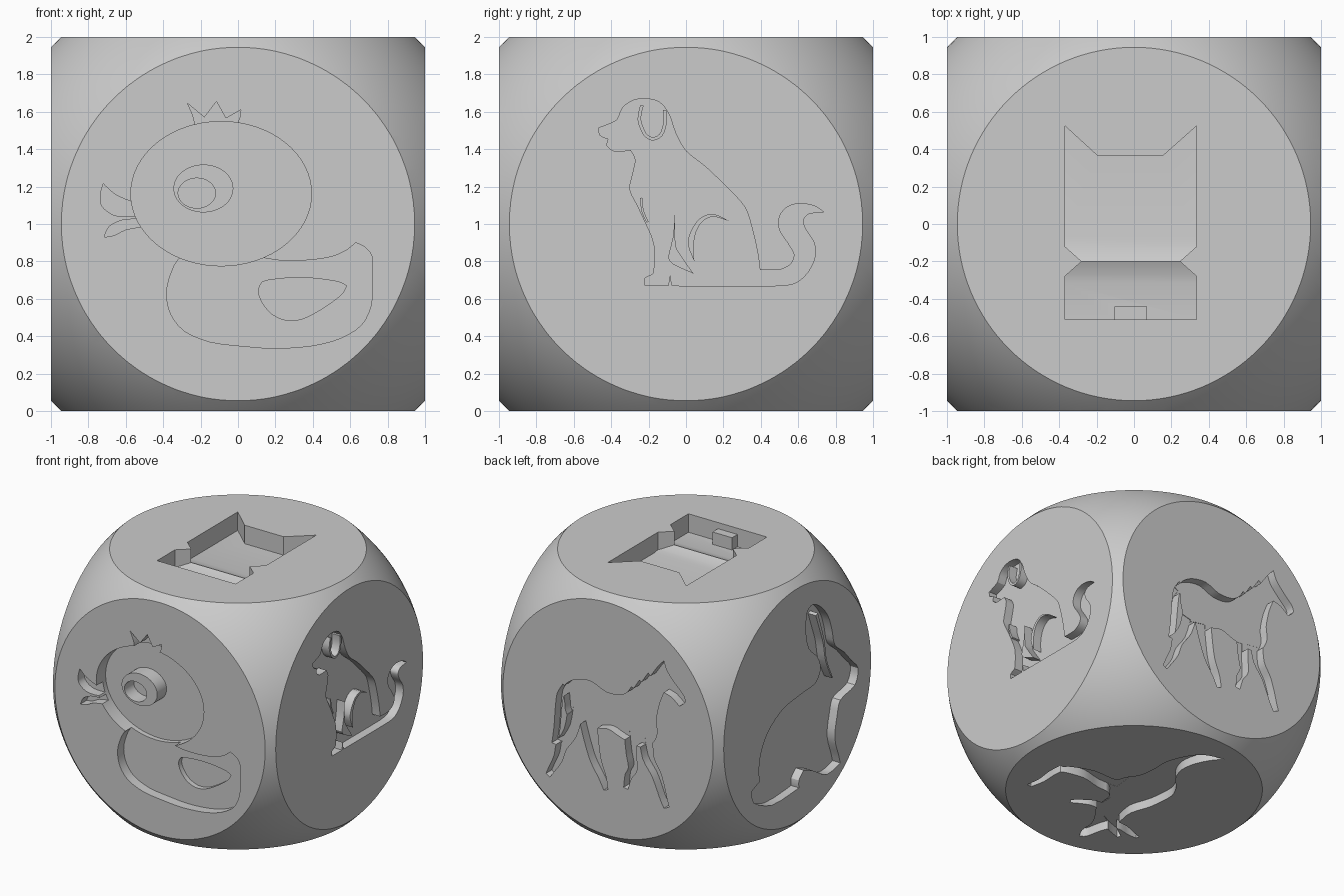
import bpy
import bmesh
import math
from mathutils import Matrix, Vector

if "Cube" in bpy.data.objects:
    bpy.data.objects.remove(bpy.data.objects["Cube"], do_unlink=True)

grey = bpy.data.materials.new("plain_grey")
grey.use_nodes = True
grey.diffuse_color = (.6, .6, .6, 1)
grey.node_tree.nodes["Principled BSDF"].inputs["Base Color"].default_value = (.6, .6, .6, 1)


def frame(origin, u, v):
    """Matrix whose axes are right, up and outward on one face of the block."""
    u, v = Vector(u), Vector(v)
    m = Matrix((u, v, u.cross(v))).transposed().to_4x4()
    m.translation = origin
    return m


def add_object(name, bm):
    mesh = bpy.data.meshes.new(name)
    bm.to_mesh(mesh)
    bm.free()
    obj = bpy.data.objects.new(name, mesh)
    bpy.context.collection.objects.link(obj)
    return obj


def smooth(points, steps=3, corner=math.radians(62)):
    """Round a closed outline, but keep its tight corners sharp."""
    pts = [Vector(p) for p in points]
    n = len(pts)
    tangents = []
    for i, p in enumerate(pts):
        before, after = p - pts[i - 1], pts[(i + 1) % n] - p
        sharp = before.angle(after) > corner
        reach = min(before.length, after.length)
        tangents.append(Vector((0, 0)) if sharp else (before.normalized() + after.normalized()) * reach / 2)
    result = []
    for i, p in enumerate(pts):
        q, a, b = pts[(i + 1) % n], tangents[i], tangents[(i + 1) % n]
        for k in range(steps):
            t = k / steps
            s = 1 - t
            result.append(p * s * s * (1 + 2 * t) + q * t * t * (3 - 2 * t) + a * t * s * s - b * t * t * s)
    return result


def ellipse(cx, cy, rx, ry, count=64):
    angles = [math.tau * i / count for i in range(count)]
    return [(cx + rx * math.cos(a), cy + ry * math.sin(a)) for a in angles]


def ribbon(path, start, end):
    """Outline of a tapering band that follows a path."""
    pts = [Vector(p) for p in path]
    last = len(pts) - 1
    left, right = [], []
    for i, p in enumerate(pts):
        along = (pts[min(i + 1, last)] - pts[max(i - 1, 0)]).normalized()
        side = Vector((-along.y, along.x)) * (start + (end - start) * i / last) / 2
        left.append(p + side)
        right.append(p - side)
    return smooth(left + right[::-1])


def prism(place, outline, low, high):
    bm = bmesh.new()
    base = bm.faces.new([bm.verts.new((p[0], p[1], low)) for p in outline])
    made = bmesh.ops.extrude_face_region(bm, geom=[base])["geom"]
    tops = [g for g in made if isinstance(g, bmesh.types.BMVert)]
    bmesh.ops.translate(bm, vec=(0, 0, high - low), verts=tops)
    bmesh.ops.recalc_face_normals(bm, faces=bm.faces)
    bm.transform(place)
    return add_object("cutter", bm)


def subtract(target, cutters):
    """Cut each helper out of the target, then drop the helper."""
    for cutter in cutters:
        cutter.hide_render = True
        mod = target.modifiers.new("cut", "BOOLEAN")
        mod.operation, mod.solver, mod.object = "DIFFERENCE", "EXACT", cutter
        graph = bpy.context.evaluated_depsgraph_get()
        mesh = bpy.data.meshes.new_from_object(target.evaluated_get(graph))
        target.modifiers.clear()
        target.data = mesh
        bpy.data.objects.remove(cutter, do_unlink=True)


# Block: a ball with six flat sides
bm = bmesh.new()
bmesh.ops.create_uvsphere(bm, u_segments=128, v_segments=72, radius=1.376)
for axis in range(3):
    for sign in (-1, 1):
        normal = Vector((0, 0, 0))
        normal[axis] = sign
        cut = bmesh.ops.bisect_plane(bm, geom=bm.verts[:] + bm.edges[:] + bm.faces[:], dist=1e-5,
                                     plane_co=normal, plane_no=normal, clear_outer=True)
        rim = [g for g in cut["geom_cut"] if isinstance(g, bmesh.types.BMEdge)]
        bmesh.ops.holes_fill(bm, edges=rim)
bmesh.ops.translate(bm, vec=(0, 0, 1), verts=bm.verts)
bmesh.ops.recalc_face_normals(bm, faces=bm.faces)
block = add_object("animal_block", bm)

X, Y, Z = Vector((1, 0, 0)), Vector((0, 1, 0)), Vector((0, 0, 1))
DEEP, MEDIUM, SHALLOW = .12, .08, .07


def engrave(place, outline, depth=SHALLOW, islands=()):
    pocket = prism(place, outline, -depth, .1)
    subtract(pocket, [prism(place, shape, -.4, .4) for shape in islands])
    subtract(block, [pocket])


def engrave_limbs(place, limbs):
    for i, limb in enumerate(limbs):
        engrave(place, ribbon(*limb), SHALLOW + .001 * (i + 1))


# Duck on the front
front = frame(-Y, X, Z)
duck_body = [(-.32, .81), (-.37, .7), (-.382, .62), (-.36, .52), (-.29, .43), (-.15, .37), (.05, .345),
             (.2, .335), (.4, .35), (.55, .39), (.66, .46), (.71, .56), (.72, .7), (.715, .83), (.68, .875),
             (.63, .9), (.58, .86), (.5, .825), (.35, .805), (.13, .82), (-.1, .95)]
duck_tuft = [(-.235, 1.56), (-.27, 1.645), (-.18, 1.57), (-.115, 1.655), (-.065, 1.565), (.015, 1.61),
             (0, 1.545), (-.1, 1.48), (-.23, 1.48)]
upper_bill = [(-.72, 1.215), (-.66, 1.16), (-.57, 1.12), (-.48, 1.1), (-.48, 1.05), (-.59, 1.04),
              (-.67, 1.05), (-.73, 1.1), (-.735, 1.16)]
lower_bill = [(-.48, 1.03), (-.62, 1.02), (-.69, .985), (-.715, .93), (-.66, .94), (-.6, .97), (-.48, .99)]
for part in (duck_body, duck_tuft, upper_bill, lower_bill):
    engrave(front, smooth(part), MEDIUM)
engrave(front, ellipse(-.09, 1.162, .483, .386), DEEP, [ellipse(-.185, 1.19, .16, .128)])
engrave(front, ellipse(-.22, 1.165, .1, .08), DEEP)
engrave(front, smooth([(.11, .64), (.13, .69), (.25, .71), (.4, .71), (.54, .69), (.58, .67), (.56, .63),
                       (.47, .56), (.35, .495), (.26, .485), (.18, .52), (.13, .58)]), DEEP)

# Sitting dog on the left side
dog_back = [(-.465, 1.515), (-.37, 1.555), (-.34, 1.62), (-.285, 1.66), (-.215, 1.67), (-.14, 1.65),
            (-.09, 1.585), (-.055, 1.485), (0, 1.39), (.1, 1.31), (.21, 1.205), (.315, 1.09), (.355, .97),
            (.385, .835), (.395, .755)]
dog_tail = [(.5, .755), (.56, .785), (.58, .835), (.545, .9), (.5, .97), (.5, 1.04), (.54, 1.09), (.61, 1.11),
            (.69, 1.095), (.735, 1.065), (.655, 1.055), (.625, 1.02), (.64, .97), (.685, .9), (.69, .825),
            (.65, .74), (.585, .685), (.5, .67)]
dog_front = [(-.075, .67), (-.085, .73), (-.095, .67), (-.22, .67), (-.22, .71), (-.175, .735), (-.17, .89),
             (-.22, 1.015), (-.26, 1.1), (-.3, 1.185), (-.285, 1.265), (-.27, 1.345), (-.295, 1.395),
             (-.385, 1.39), (-.425, 1.42), (-.415, 1.455), (-.46, 1.475)]
dog_ear = [(-.235, 1.635), (-.25, 1.56), (-.22, 1.48), (-.18, 1.455), (-.135, 1.475), (-.112, 1.54), (-.115, 1.61)]
dog_thigh = [(.23, 1.015), (.145, 1.055), (.075, 1.03), (.025, .96), (.01, .89), (.045, .8), (.04, .88),
             (.055, .96), (.09, 1.015), (.145, 1.04)]
dog_leg_gap = [(-.06, 1.05), (-.055, .88), (-.02, .82), (.04, .735), (-.07, .785), (-.095, .82), (-.07, .93)]
engrave(frame(X, Y, Z), smooth(dog_back + dog_tail + dog_front), SHALLOW,
        [ribbon(dog_ear, .018, .018), smooth(dog_thigh), smooth(dog_leg_gap),
         ribbon([(-.24, 1.14), (-.232, 1.07), (-.205, 1.01)], .012, .012)])

# Trotting horse on the back
back = frame(Y + Z, -X, Z)
horse_body = [(-.4, .15), (-.35, .21), (-.27, .25), (-.15, .265), (-.02, .215), (.1, .22), (.17, .26),
              (.21, .32), (.23, .31), (.28, .39), (.3, .38), (.36, .47), (.38, .45), (.45, .55), (.5, .605),
              (.53, .53), (.6, .45), (.68, .37), (.69, .32), (.64, .275), (.57, .33), (.5, .35), (.46, .25),
              (.43, .1), (.44, 0), (.39, -.1), (.29, -.15), (.12, -.12), (0, -.08), (-.1, -.1), (-.25, -.1),
              (-.37, -.06), (-.39, .05)]
engrave(back, smooth(horse_body))
engrave_limbs(back, [
    ([(.34, -.06), (.36, -.22), (.43, -.33), (.47, -.43), (.5, -.52), (.525, -.58)], .12, .05),
    ([(.2, -.08), (.21, -.24), (.22, -.35), (.18, -.42), (.16, -.52)], .11, .04),
    ([(-.18, -.06), (-.15, -.22), (-.11, -.37), (-.05, -.49), (-.02, -.58)], .16, .04),
    ([(-.3, -.04), (-.34, -.2), (-.42, -.33), (-.45, -.44), (-.5, -.53), (-.54, -.6)], .13, .04),
    ([(-.38, .16), (-.43, .08), (-.45, -.08), (-.46, -.2), (-.48, -.33)], .06, .05)])

# Sitting rabbit on the right side
rabbit = [(.13, .71), (.2, .74), (.315, .67), (.4, .56), (.444, .44), (.48, .305), (.6, .2), (.69, .1),
          (.78, 0), (.74, -.12), (.55, -.17), (.51, -.28), (.48, -.45), (.53, -.61), (.55, -.68), (.38, -.71),
          (.2, -.61), (.08, -.56), (.02, -.62), (.02, -.68), (-.33, -.69), (-.56, -.58), (-.59, -.48),
          (-.485, -.44), (-.485, -.27), (-.395, -.097), (-.2, .03), (.057, .07), (.24, .09), (.3, .18),
          (.26, .29), (.15, .4), (.11, .56)]
engrave(frame(Z - X, -Y, Z), smooth(rabbit), SHALLOW,
        [ribbon([(.25, .64), (.3, .5), (.34, .38), (.37, .22), (.45, .05)], .03, .01)])

# Leaping kangaroo underneath
under = frame(Vector((0, 0, 0)), -Y, -X)
kangaroo = [(-.77, .22), (-.7, .16), (-.586, .1), (-.45, .08), (-.32, .13), (-.22, .22), (-.11, .27), (.1, .255),
            (.28, .2), (.42, .22), (.51, .24), (.62, .2), (.75, .17), (.78, .13), (.7, .09), (.58, .08),
            (.48, .03), (.36, -.05), (.18, -.08), (.12, -.17), (.02, -.19), (-.1, -.16), (-.19, -.1),
            (-.34, -.08), (-.46, -.08), (-.58, -.04), (-.68, .02), (-.735, .09)]
engrave(under, smooth(kangaroo))
engrave_limbs(under, [
    ([(.04, -.06), (.06, -.22), (.04, -.4), (.09, -.57), (.14, -.63)], .2, .05),
    ([(.08, -.61), (.2, -.62), (.33, -.61), (.45, -.63)], .07, .04),
    ([(.34, .02), (.34, -.1), (.38, -.18), (.43, -.25)], .09, .04),
    ([(.48, .18), (.48, .3), (.51, .4), (.52, .47)], .09, .03),
    ([(.5, .18), (.56, .28), (.6, .36)], .08, .03)])

# Cat on top, with a low ridge across the neck and a sunken ledge between the feet
top = frame(2 * Z, X, Y)
cat = [(-.37, .525), (-.195, .365), (.155, .365), (.335, .525), (.335, -.12), (.245, -.2), (.335, -.28),
       (.335, -.51), (-.37, -.51), (-.37, -.28), (-.28, -.2), (-.37, -.12)]
ledge = [(-.105, -.44), (.07, -.44), (.07, -.6), (-.105, -.6)]
neck = [(-.36, 1.7), (-.34, 1.845), (-.27, 1.86), (-.2, 1.89), (-.13, 1.86), (-.04, 1.845), (-.02, 1.7)]
pocket = prism(top, cat, -.15, .1)
subtract(pocket, [prism(top, ledge, -.4, -.05),
                  prism(frame(Vector((0, 0, 0)), Y, Z), neck, -.6, .6)])
subtract(block, [pocket])

# Finish
block.data.materials.clear()
block.data.materials.append(grey)
for poly in block.data.polygons:
    poly.material_index = 0
bpy.ops.object.select_all(action="DESELECT")
block.select_set(True)
bpy.context.view_layer.objects.active = block
bpy.ops.object.shade_smooth_by_angle(angle=math.radians(30))
